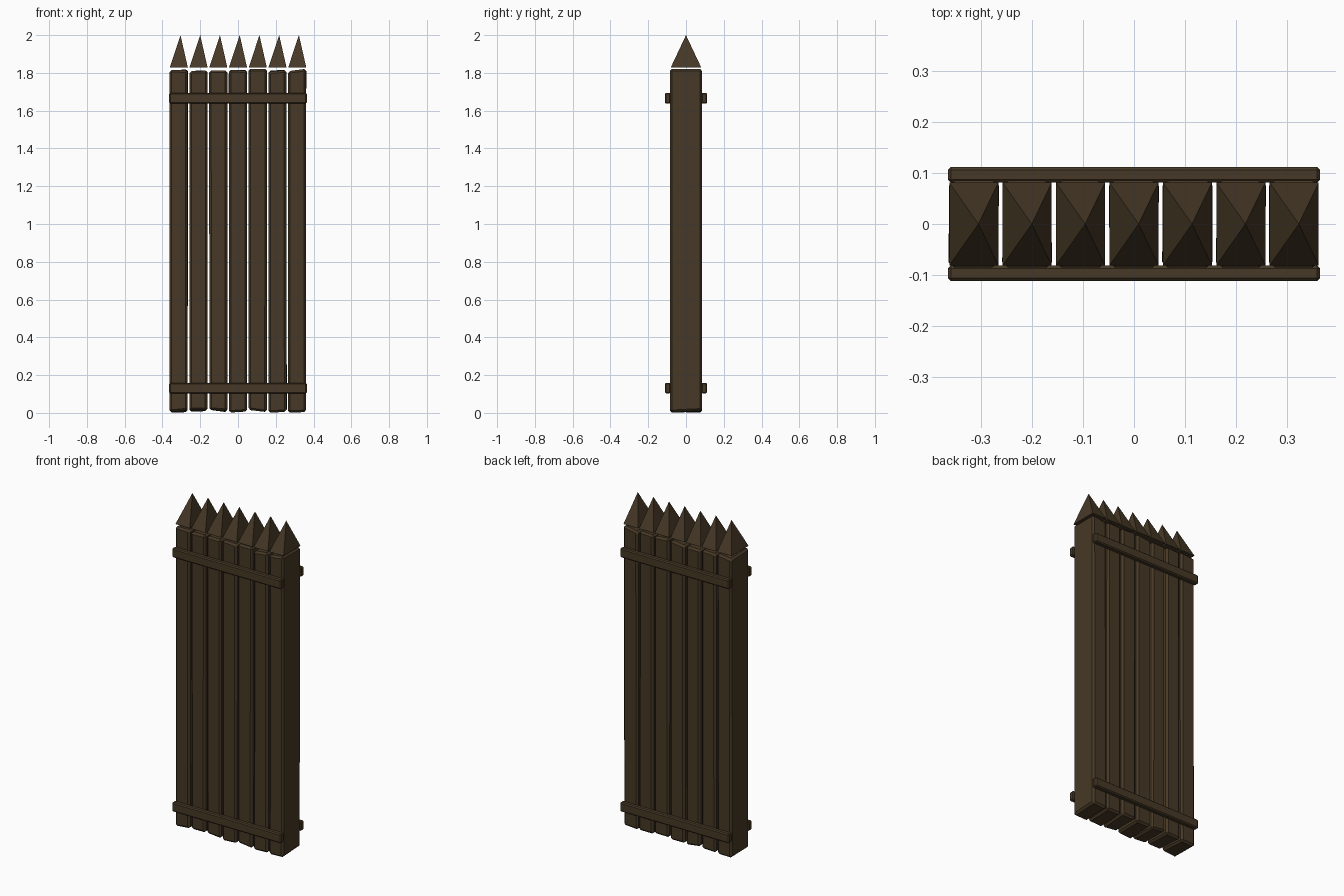
import bpy, bmesh, random
from mathutils import Vector

if "Cube" in bpy.data.objects:
    bpy.data.objects.remove(bpy.data.objects["Cube"])

random.seed(4)
COUNT, STEP = 7, 0.1045
POST_W, POST_D = 0.096, 0.171

wood = bpy.data.materials.new("dark_brown_wood")
wood.diffuse_color = (0.062, 0.040, 0.019, 1)
wood.use_nodes = True
wood.node_tree.nodes["Principled BSDF"].inputs["Base Color"].default_value = wood.diffuse_color


def finish(bm, name):
    bmesh.ops.recalc_face_normals(bm, faces=bm.faces[:])
    mesh = bpy.data.meshes.new(name)
    bm.to_mesh(mesh)
    bm.free()
    mesh.materials.append(wood)
    obj = bpy.data.objects.new(name, mesh)
    bpy.context.collection.objects.link(obj)
    return obj


def beam(name, lo, hi, bevel, wobble=0.0):
    """Chamfered box between two corners, with optionally uneven ends."""
    lo, hi = Vector(lo), Vector(hi)
    bm = bmesh.new()
    bmesh.ops.create_cube(bm, size=1)
    for v in bm.verts:
        top = v.co.z > 0
        v.co = (lo + hi) / 2 + v.co * (hi - lo)
        # ends are cut unevenly, always inward
        v.co.z += random.uniform(0, wobble) * (-1 if top else 1)
        v.co.x += random.uniform(-0.1, 0.1) * wobble
    bmesh.ops.bevel(bm, geom=bm.edges[:], offset=bevel, segments=1,
                    affect='EDGES', clamp_overlap=True)
    return finish(bm, name)


def spike(name, x):
    """Four-sided point whose tip leans slightly to the right."""
    bm = bmesh.new()
    w, d = 0.048, 0.081
    base = [bm.verts.new((x + sx * w, sy * d, 1.828))
            for sx, sy in ((-1, -1), (1, -1), (1, 1), (-1, 1))]
    tip = bm.verts.new((x + 0.009, 0, 2.0))
    bm.faces.new(base)
    for i in range(4):
        bm.faces.new((base[i], base[(i + 1) % 4], tip))
    return finish(bm, name)


# Posts with a floating point above each
for i in range(COUNT):
    x = (i - (COUNT - 1) / 2) * STEP
    beam(f"post_{i + 1}", (x - POST_W / 2, -POST_D / 2, 0.0),
         (x + POST_W / 2, POST_D / 2, 1.823), 0.011, 0.018)
    spike(f"post_point_{i + 1}", x)

# Cross rails, front and back, low and high
for side, s in (("front", -1), ("back", 1)):
    ys = sorted((s * 0.081, s * 0.112))
    for level, z in (("lower", 0.131), ("upper", 1.666)):
        beam(f"{side}_{level}_rail", (-0.364, ys[0], z - 0.028),
             (0.364, ys[1], z + 0.028), 0.006)
